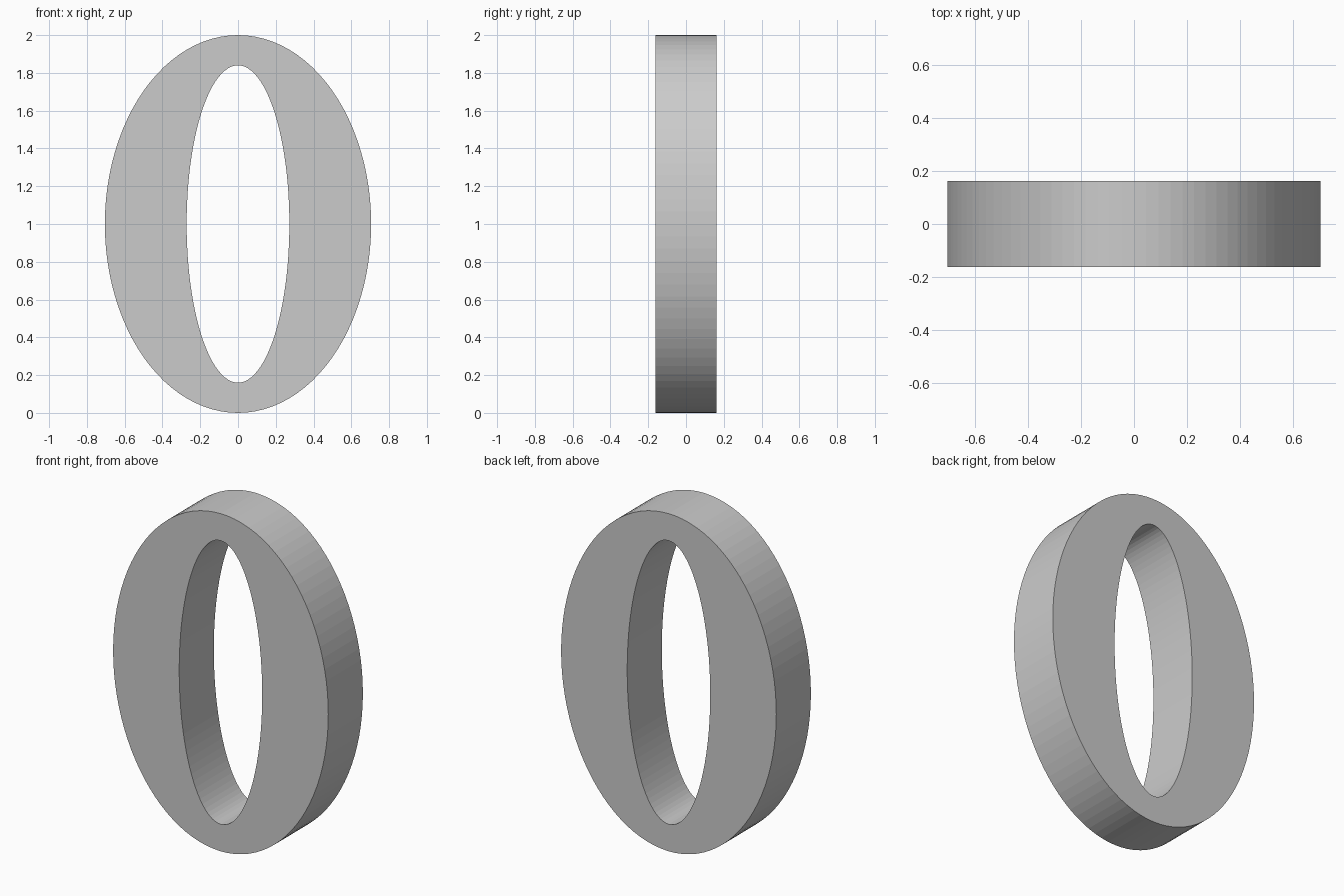
import bpy, bmesh, math

if "Cube" in bpy.data.objects:
    bpy.data.objects.remove(bpy.data.objects["Cube"])

SEGMENTS = 96
HALF_DEPTH = 0.162

def ellipse(bm, rx, rz, y):
    """Loop of vertices around an upright ellipse centred at z = 1."""
    return [bm.verts.new((rx * math.cos(a), y, 1 + rz * math.sin(a)))
            for a in (2 * math.pi * i / SEGMENTS for i in range(SEGMENTS))]

# Oval ring: outer and inner ellipses at the front and back
bm = bmesh.new()
loops = [
    ellipse(bm, 0.705, 1.0, -HALF_DEPTH),
    ellipse(bm, 0.705, 1.0, HALF_DEPTH),
    ellipse(bm, 0.272, 0.84, HALF_DEPTH),
    ellipse(bm, 0.272, 0.84, -HALF_DEPTH),
]

# Outer wall, back face, inner wall, front face
for k in range(4):
    a, b = loops[k], loops[(k + 1) % 4]
    for i in range(SEGMENTS):
        j = (i + 1) % SEGMENTS
        bm.faces.new((a[i], a[j], b[j], b[i]))

bmesh.ops.recalc_face_normals(bm, faces=bm.faces)
mesh = bpy.data.meshes.new("oval_ring")
bm.to_mesh(mesh)
bm.free()
ring = bpy.data.objects.new("oval_ring", mesh)
bpy.context.collection.objects.link(ring)
